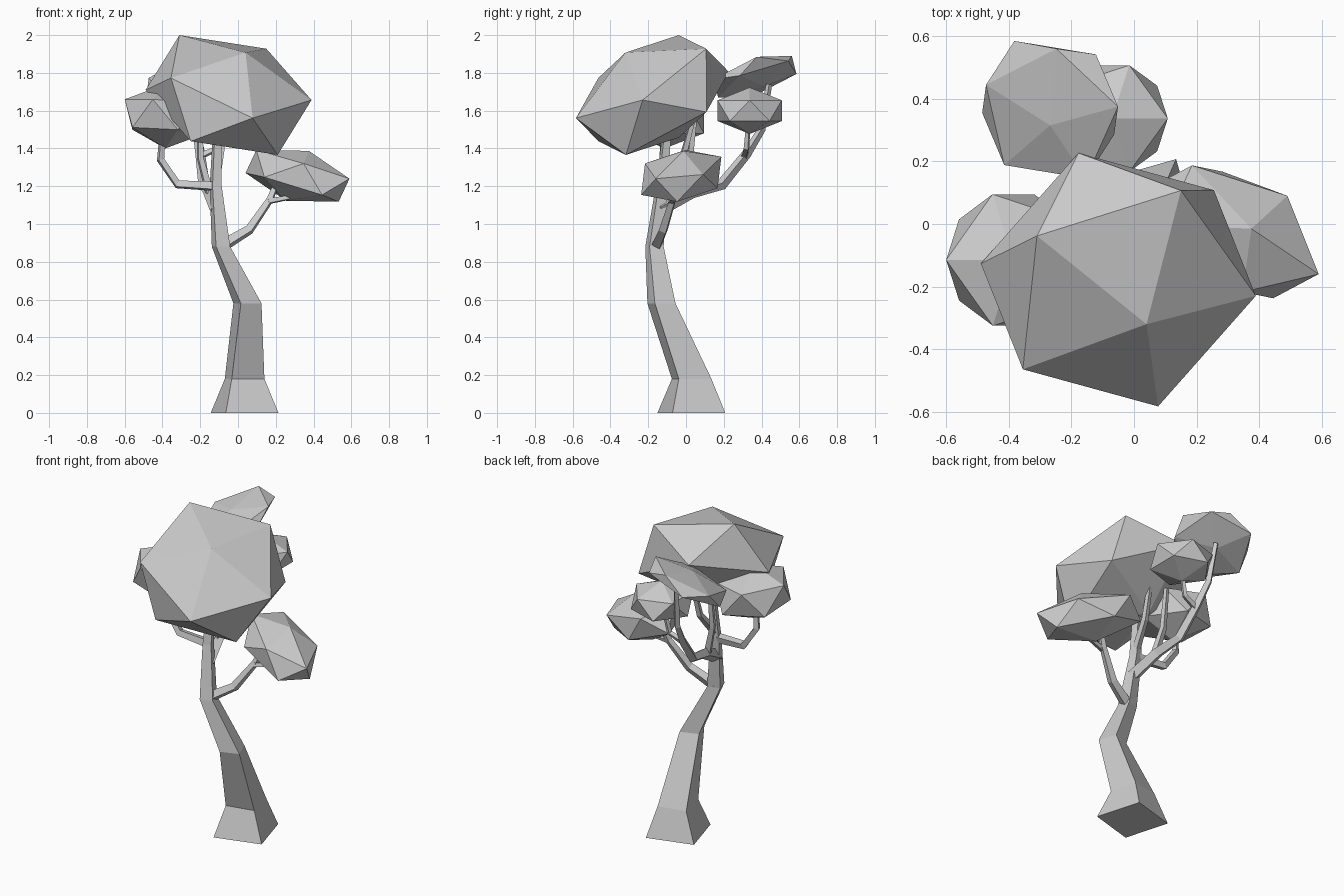
import bpy
import bmesh
from math import cos, sin, pi, radians
from mathutils import Vector

GOLDEN = (1 + 5 ** 0.5) / 2

if "Cube" in bpy.data.objects:
    bpy.data.objects.remove(bpy.data.objects["Cube"], do_unlink=True)

# One plain clay colour for the whole tree
grey = bpy.data.materials.new("plain_grey")
grey.use_nodes = True
colour = (0.6, 0.6, 0.6, 1)
grey.diffuse_color = colour
grey.node_tree.nodes["Principled BSDF"].inputs["Base Color"].default_value = colour


def finish(bm, name):
    """Turn a bmesh into a flat shaded object."""
    bmesh.ops.recalc_face_normals(bm, faces=bm.faces)
    mesh = bpy.data.meshes.new(name)
    bm.to_mesh(mesh)
    bm.free()
    mesh.materials.append(grey)
    obj = bpy.data.objects.new(name, mesh)
    bpy.context.collection.objects.link(obj)
    return obj


def leaf_clump(name, centre, a, b, c):
    """Stretched icosahedron; a, b, c reach from the centre to one face's corners."""
    centre, a, b, c = (Vector(v) for v in (centre, a, b, c))
    arms = [a, b, c,
            (a + b) / GOLDEN - c, (b + c) / GOLDEN - a, (a + c) / GOLDEN - b]
    bm = bmesh.new()
    for arm in arms:
        bm.verts.new(centre + arm)
        bm.verts.new(centre - arm)
    bmesh.ops.convex_hull(bm, input=bm.verts[:])
    return finish(bm, name)


def skin(rings, name):
    """Join four-cornered rings into a closed limb."""
    bm = bmesh.new()
    loops = [[bm.verts.new(p) for p in ring] for ring in rings]
    for low, high in zip(loops, loops[1:]):
        for i in range(4):
            j = (i + 1) % 4
            bm.faces.new((low[i], low[j], high[j], high[i]))
    bm.faces.new(loops[0][::-1])
    bm.faces.new(loops[-1])
    return finish(bm, name)


def trunk_ring(x, y, z, radius, turn):
    """Level square section with its first corner at the given turn."""
    return [Vector((x + radius * cos(radians(turn) + i * pi / 2),
                    y + radius * sin(radians(turn) + i * pi / 2), z))
            for i in range(4)]


def branch(name, thick, thin, *path):
    """Square limb tapering along a bent path."""
    points = [Vector(p) for p in path]
    last = len(points) - 1
    side = Vector((0.3, 0.8, 0.5))
    rings = []
    for i, point in enumerate(points):
        along = (points[min(i + 1, last)] - points[max(i - 1, 0)]).normalized()
        side = (side - along * side.dot(along)).normalized()
        other = along.cross(side)
        radius = thick + (thin - thick) * i / last
        rings.append([point + d * radius for d in (side, other, -side, -other)])
    return skin(rings, name)


# Leaning trunk with a flared foot
skin([trunk_ring(*r) for r in (
    (0.035, 0.028, 0, 0.205, -29),
    (0.035, 0.03, 0.18, 0.125, -33),
    (0.05, -0.13, 0.58, 0.082, -25),
    (-0.09, -0.167, 0.88, 0.055, -28),
    (-0.118, -0.128, 1.2, 0.036, -28),
    (-0.11, -0.1, 1.5, 0.025, -28))], "trunk")

# Branches, each ending inside a clump of leaves
branch("left_branch", 0.035, 0.014,
       (-0.09, -0.16, 0.88), (0.06, -0.12, 0.97),
       (0.17, -0.07, 1.13), (0.23, -0.04, 1.28))
branch("left_twig", 0.018, 0.012,
       (0.16, -0.08, 1.12), (0.27, -0.06, 1.14), (0.32, -0.04, 1.22))
branch("right_branch", 0.03, 0.018,
       (-0.12, -0.13, 1.2), (-0.32, -0.12, 1.21),
       (-0.41, -0.12, 1.34), (-0.4, -0.12, 1.47))
branch("back_branch", 0.04, 0.016,
       (-0.11, -0.14, 1.08), (-0.15, 0.03, 1.17), (-0.18, 0.19, 1.21),
       (-0.2, 0.32, 1.37), (-0.22, 0.4, 1.5), (-0.24, 0.44, 1.74))
branch("back_twig", 0.02, 0.013,
       (-0.2, 0.31, 1.36), (-0.11, 0.32, 1.4), (-0.08, 0.33, 1.53))
branch("crown_twig_right", 0.025, 0.015,
       (-0.15, 0, 1.16), (-0.2, 0.02, 1.35), (-0.2, 0.05, 1.6))
branch("crown_twig_left", 0.025, 0.015,
       (-0.115, -0.12, 1.24), (-0.09, -0.01, 1.38), (-0.08, 0.05, 1.6))

# Leaf clumps
leaf_clump("main_crown", (-0.05, -0.178, 1.683),
           (-0.26, 0.14, 0.317), (0.09, -0.142, 0.225), (0.2, 0.285, 0.245))
leaf_clump("left_leaves", (0.315, -0.025, 1.255),
           (0.06, 0.01, 0.132), (0.275, -0.135, -0.015), (0.175, 0.115, 0.007))
leaf_clump("right_leaves", (-0.385, -0.115, 1.57),
           (0, 0, 0.17), (-0.215, 0, 0.09), (-0.066, -0.21, 0.09))
leaf_clump("upper_back_leaves", (-0.268, 0.365, 1.78),
           (0, -0.05, 0.05), (0.02, 0.195, 0.11), (0.217, 0.01, 0.105))
leaf_clump("lower_back_leaves", (-0.07, 0.337, 1.6),
           (0, 0, 0.123), (0.178, 0, 0.055), (0.055, 0.17, 0.055))
